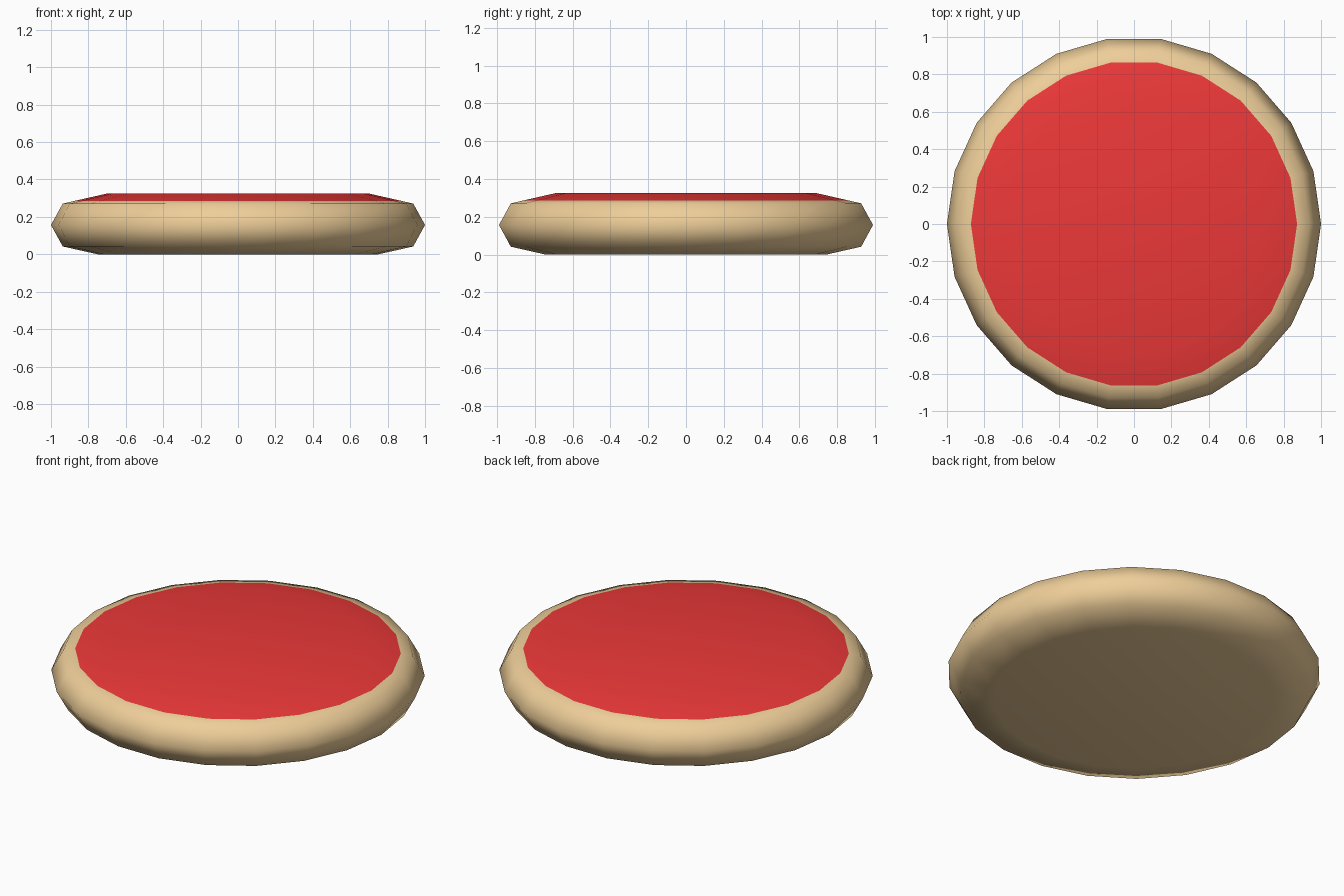
import bpy, bmesh, math

if "Cube" in bpy.data.objects:
    bpy.data.objects.remove(bpy.data.objects["Cube"])

SIDES = 22


def lathe(name, profile, color, cap):
    """Revolve (radius, z) points around z; cap = 'first' or 'last' ring."""
    bm = bmesh.new()
    rings = []
    for r, z in profile:
        rings.append([bm.verts.new((r * math.cos(2 * math.pi * i / SIDES),
                                    r * math.sin(2 * math.pi * i / SIDES), z))
                      for i in range(SIDES)])
    for low, high in zip(rings, rings[1:]):
        for i in range(SIDES):
            j = (i + 1) % SIDES
            bm.faces.new((low[i], low[j], high[j], high[i]))
    bm.faces.new(rings[0][::-1] if cap == 'first' else rings[-1])
    for f in bm.faces:
        f.smooth = True
    mesh = bpy.data.meshes.new(name)
    bm.to_mesh(mesh)
    bm.free()
    mat = bpy.data.materials.new(name + "_color")
    mat.diffuse_color = color
    mat.use_nodes = True
    mat.node_tree.nodes["Principled BSDF"].inputs["Base Color"].default_value = mat.diffuse_color
    mesh.materials.append(mat)
    obj = bpy.data.objects.new(name, mesh)
    bpy.context.collection.objects.link(obj)
    return obj


# Rounded dough base, open where the sauce covers it
lathe("dough_base",
      [(0.75, 0.0), (0.937, 0.042), (1.0, 0.157), (0.937, 0.271), (0.872, 0.286)],
      (0.86, 0.62, 0.32, 1), 'first')

# Sauce layer with a sloped rim and flat top
lathe("sauce_layer", [(0.872, 0.286), (0.695, 0.326)],
      (0.85, 0.04, 0.04, 1), 'last')
